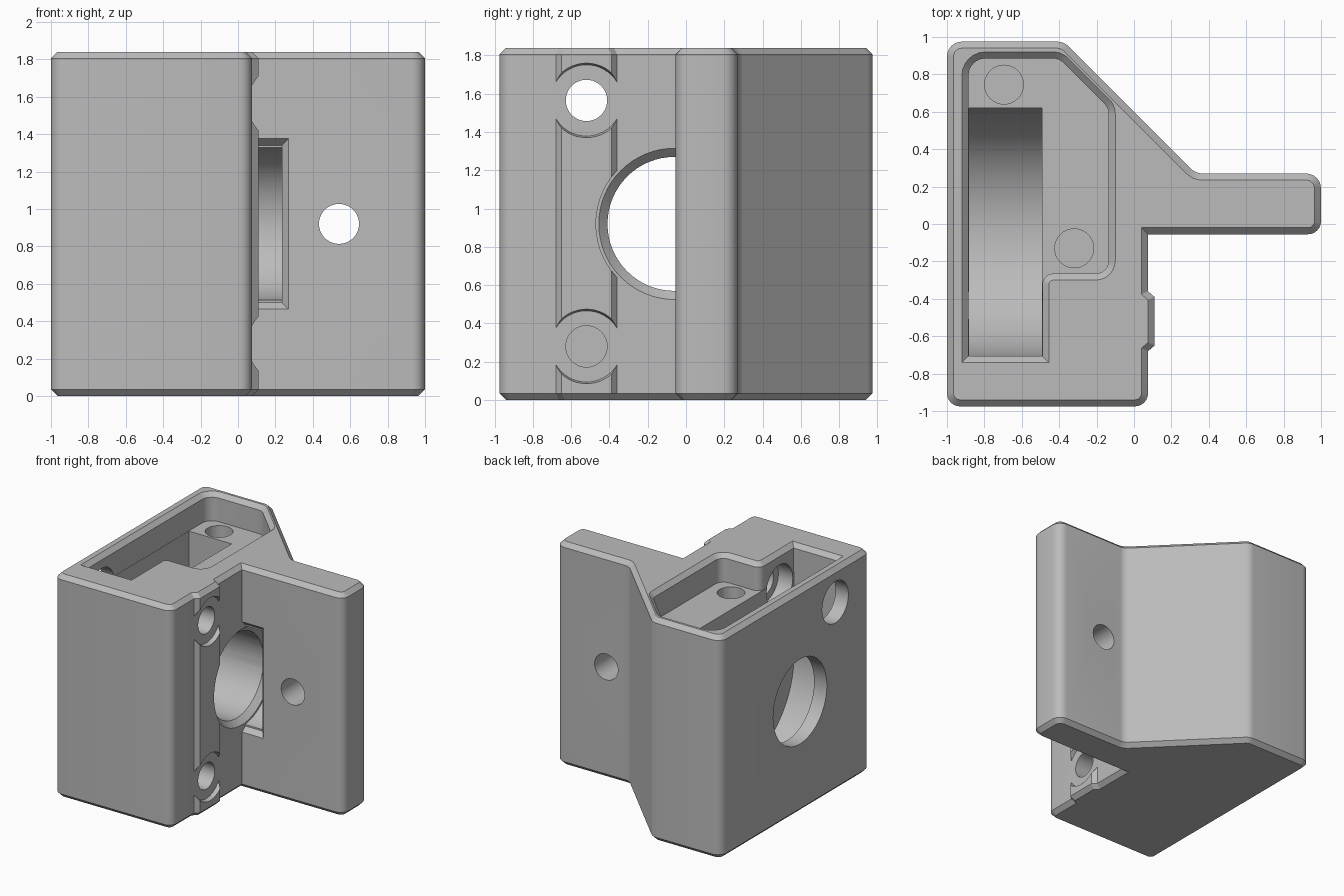
import bpy, bmesh, math
from mathutils import Matrix, Vector

old = bpy.data.objects.get("Cube")
if old:
    bpy.data.objects.remove(old, do_unlink=True)

grey = bpy.data.materials.new("light grey plastic")
grey.use_nodes = True
colour = (0.5, 0.5, 0.5, 1)
grey.diffuse_color = colour
grey.node_tree.nodes["Principled BSDF"].inputs["Base Color"].default_value = colour


def finish(name, bm):
    bmesh.ops.recalc_face_normals(bm, faces=bm.faces)
    mesh = bpy.data.meshes.new(name)
    bm.to_mesh(mesh)
    bm.free()
    mesh.materials.append(grey)
    ob = bpy.data.objects.new(name, mesh)
    bpy.context.collection.objects.link(ob)
    return ob


def outline(corners, inset, steps=6):
    """Inset a counter-clockwise outline of (x, y, radius) and round its corners."""
    result = []
    n = len(corners)
    for i, (x, y, r) in enumerate(corners):
        p = Vector((x, y))
        a = (p - Vector(corners[i - 1][:2])).normalized()
        b = (Vector(corners[(i + 1) % n][:2]) - p).normalized()
        na, nb = Vector((-a.y, a.x)), Vector((-b.y, b.x))
        miter = (na + nb) / (1 + na.dot(nb))
        if r == 0:
            result.append(p + miter * inset)
            continue
        side = 1 if a.x * b.y - a.y * b.x > 0 else -1
        centre = p + miter * r * side
        radius = r - inset * side
        start = math.atan2(-na.y * side, -na.x * side)
        turn = na.angle_signed(nb) * -1
        for k in range(steps + 1):
            t = start + turn * k / steps
            result.append(centre + radius * Vector((math.cos(t), math.sin(t))))
    return result


def loft(name, corners, levels):
    """Stack outlines at (z, inset) levels into a closed solid."""
    bm = bmesh.new()
    rings = [[bm.verts.new((p.x, p.y, z)) for p in outline(corners, inset)]
             for z, inset in levels]
    for low, high in zip(rings, rings[1:]):
        for i in range(len(low)):
            j = (i + 1) % len(low)
            bm.faces.new((low[i], low[j], high[j], high[i]))
    bm.faces.new(rings[0][::-1])
    bm.faces.new(rings[-1])
    return finish(name, bm)


def bore(name, axis, start, end, at, r1, r2=None, segments=64):
    """Cylinder or cone along an axis; at holds the other two coordinates."""
    bm = bmesh.new()
    r2 = r1 if r2 is None else r2
    bmesh.ops.create_cone(bm, cap_ends=True, segments=segments,
                          radius1=r1, radius2=r2, depth=end - start)
    mid = (start + end) / 2
    turns = {"x": Matrix.Rotation(math.pi / 2, 4, "Y"),
             "y": Matrix.Rotation(-math.pi / 2, 4, "X"), "z": Matrix()}
    spots = {"x": (mid, *at), "y": (at[0], mid, at[1]), "z": (*at, mid)}
    bm.transform(Matrix.Translation(spots[axis]) @ turns[axis])
    return finish(name, bm)


def box(name, low, high):
    bm = bmesh.new()
    bmesh.ops.create_cube(bm, size=1)
    for v in bm.verts:
        v.co = [low[i] if v.co[i] < 0 else high[i] for i in range(3)]
    return bm if name is None else finish(name, bm)


# Body with flange and raised rib, chamfered at top and bottom
H, C = 1.84, 0.035
body = loft("bracket_body", [
    (-1, -0.975, 0.07), (0.075, -0.975, 0.07), (0.075, -0.68, 0), (0.11, -0.65, 0),
    (0.11, -0.39, 0), (0.075, -0.36, 0), (0.075, -0.055, 0), (1, -0.055, 0.07),
    (1, 0.27, 0.08), (0.33, 0.27, 0.09), (-0.375, 0.975, 0.09), (-1, 0.975, 0.08)],
    [(0, C), (C, 0), (H - C, 0), (H, C)])

cutters = []

# Shallow top pocket with chamfered mouth
cutters.append(loft("top_pocket", [
    (-0.885, -0.705, 0), (-0.49, -0.705, 0), (-0.49, -0.265, 0.06), (-0.135, -0.265, 0.07),
    (-0.135, 0.62, 0.08), (-0.4, 0.885, 0.08), (-0.885, 0.885, 0.09)],
    [(1.61, 0), (H - C, 0), (H + 0.01, -C - 0.01)]))

# Deep wheel slot with a round bottom
AXLE = (-0.045, 0.92)
cutters.append(box("wheel_slot", (-0.883, -0.708, 0.92), (-0.492, 0.62, 1.7)))
cutters.append(bore("wheel_slot_round", "x", -0.884, -0.491, AXLE, 0.664, segments=96))

# Main bore with a flared edge at each end
MAIN = (-0.06, 0.92)
cutters.append(bore("main_bore", "x", -1.1, 0.2, MAIN, 0.35))
cutters.append(bore("left_bore_flare", "x", -1.01, -0.96, MAIN, 0.4, 0.35))
cutters.append(bore("right_bore_flare", "x", 0.03, 0.08, MAIN, 0.35, 0.4))

# Round recess in the flange and its bevelled mouth
cutters.append(bore("flange_recess", "x", 0.0755, 0.235, MAIN, 0.41, segments=96))
bm = box(None, (0.076, -0.06, 0.46), (0.275, -0.015, 1.38))
for v in bm.verts:
    if v.co.y > -0.03:
        v.co.x = min(v.co.x, 0.235)
        v.co.z += 0.04 if v.co.z < 0.92 else -0.04
cutters.append(finish("flange_recess_bevel", bm))

# Two screw holes, counterbored on the left and relieved through the rib
for label, z in (("lower", 0.28), ("upper", 1.565)):
    at = (-0.52, z)
    cutters.append(bore(label + "_screw_hole", "x", -0.6, 0.2, at, 0.108, segments=40))
    cutters.append(bore(label + "_counterbore", "x", -1.1, -0.36, at, 0.171, segments=48))
    cutters.append(bore(label + "_counterbore_flare", "x", -1.01, -0.965, at, 0.215, 0.171, 48))
    cutters.append(bore(label + "_rib_relief", "x", 0.0757, 0.13, at, 0.186, 0.2, 48))

# Flange hole and two blind holes in the pocket floor
cutters.append(bore("flange_hole", "y", -0.2, 0.5, (0.54, 0.92), 0.107, segments=40))
cutters.append(bore("rear_blind_hole", "z", 1.1, 1.7, (-0.695, 0.745), 0.104, segments=40))
cutters.append(bore("middle_blind_hole", "z", 1.3, 1.7, (-0.32, -0.13), 0.104, segments=40))

# Cut everything and smooth the curved faces
bpy.ops.object.select_all(action="DESELECT")
bpy.context.view_layer.objects.active = body
body.select_set(True)
for cutter in cutters:
    cutter.hide_render = True
    mod = body.modifiers.new(cutter.name, "BOOLEAN")
    mod.operation = "DIFFERENCE"
    mod.solver = "EXACT"
    mod.object = cutter
    bpy.ops.object.modifier_apply(modifier=mod.name)
    bpy.data.objects.remove(cutter, do_unlink=True)
bpy.ops.object.shade_smooth_by_angle(angle=math.radians(25))
